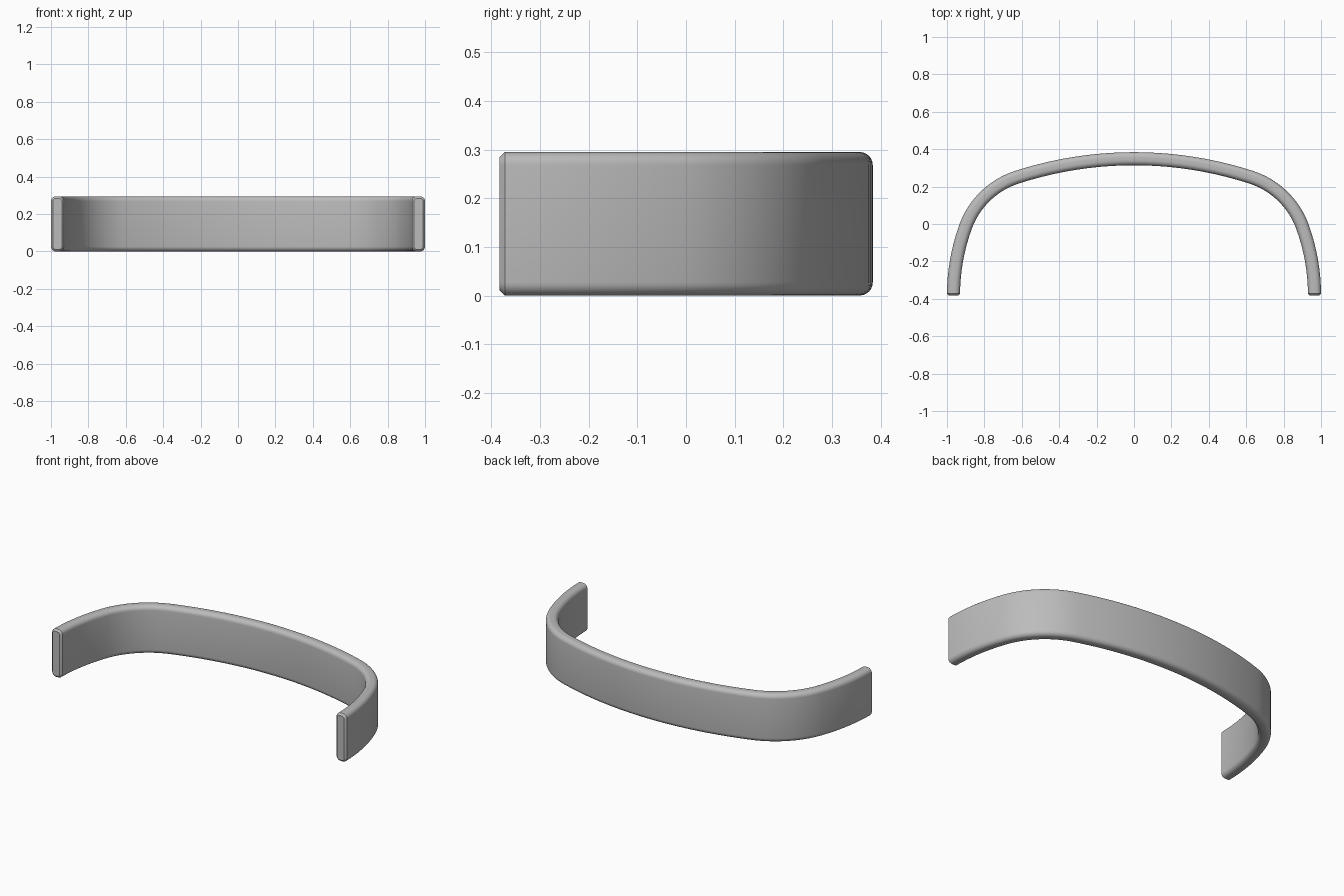
import bpy, bmesh
from math import sin, cos, radians, pi

cube = bpy.data.objects.get("Cube")
if cube:
    bpy.data.objects.remove(cube)

HEIGHT, THICK, ROUND, CHAMFER = 0.295, 0.07, 0.027, 0.011

grey = bpy.data.materials.new("plain grey")
grey.use_nodes = True
grey.diffuse_color = (0.5, 0.5, 0.5, 1)
grey.node_tree.nodes["Principled BSDF"].inputs["Base Color"].default_value = (0.5, 0.5, 0.5, 1)


def half_path():
    """Centre line of one half: three tangent arcs, as (x, y, heading)."""
    x, y = 0.0, 0.349
    pts = [(x, y, 0.0)]
    for radius, start, end, steps in ((2.03, 0, 18, 10), (0.433, 18, 70, 16), (1.073, 70, 90, 8)):
        a0, a1 = radians(start), radians(end)
        for i in range(1, steps + 1):
            a = a0 + (a1 - a0) * i / steps
            pts.append((x + radius * (sin(a) - sin(a0)), y + radius * (cos(a) - cos(a0)), a))
        x, y, _ = pts[-1]
    return pts


def section(inset=0.0):
    """Rounded rectangle as (offset across the band, height)."""
    r = ROUND - inset
    w, h = THICK / 2 - ROUND, HEIGHT / 2 - ROUND
    out = []
    for k, (sx, sz) in enumerate(((1, 1), (-1, 1), (-1, -1), (1, -1))):
        for i in range(7):
            a = (k + i / 6) * pi / 2
            out.append((sx * w + r * cos(a), HEIGHT / 2 + sz * h + r * sin(a)))
    return out


# Full path, with a short chamfered step at each end
right = half_path()
x, y, a = right[-1]
right[-1] = (x, -0.3835 + CHAMFER, a)
stations = [(p, 0.0) for p in right] + [((x, -0.3835, a), CHAMFER)]
stations = [((-px, py, -pa), s) for (px, py, pa), s in reversed(stations[1:])] + stations

# Sweep the section along the path
bm = bmesh.new()
rings = []
for (px, py, pa), inset in stations:
    rings.append([bm.verts.new((px + d * sin(pa), py + d * cos(pa), z)) for d, z in section(inset)])
for r0, r1 in zip(rings, rings[1:]):
    n = len(r0)
    for i in range(n):
        j = (i + 1) % n
        bm.faces.new((r0[i], r0[j], r1[j], r1[i]))
bm.faces.new(rings[0])
bm.faces.new(rings[-1])
bmesh.ops.recalc_face_normals(bm, faces=bm.faces)

mesh = bpy.data.meshes.new("curved_band")
bm.to_mesh(mesh)
bm.free()
mesh.materials.append(grey)
band = bpy.data.objects.new("curved_band", mesh)
bpy.context.collection.objects.link(band)
bpy.context.view_layer.objects.active = band
band.select_set(True)
bpy.ops.object.shade_smooth_by_angle(angle=radians(30))
